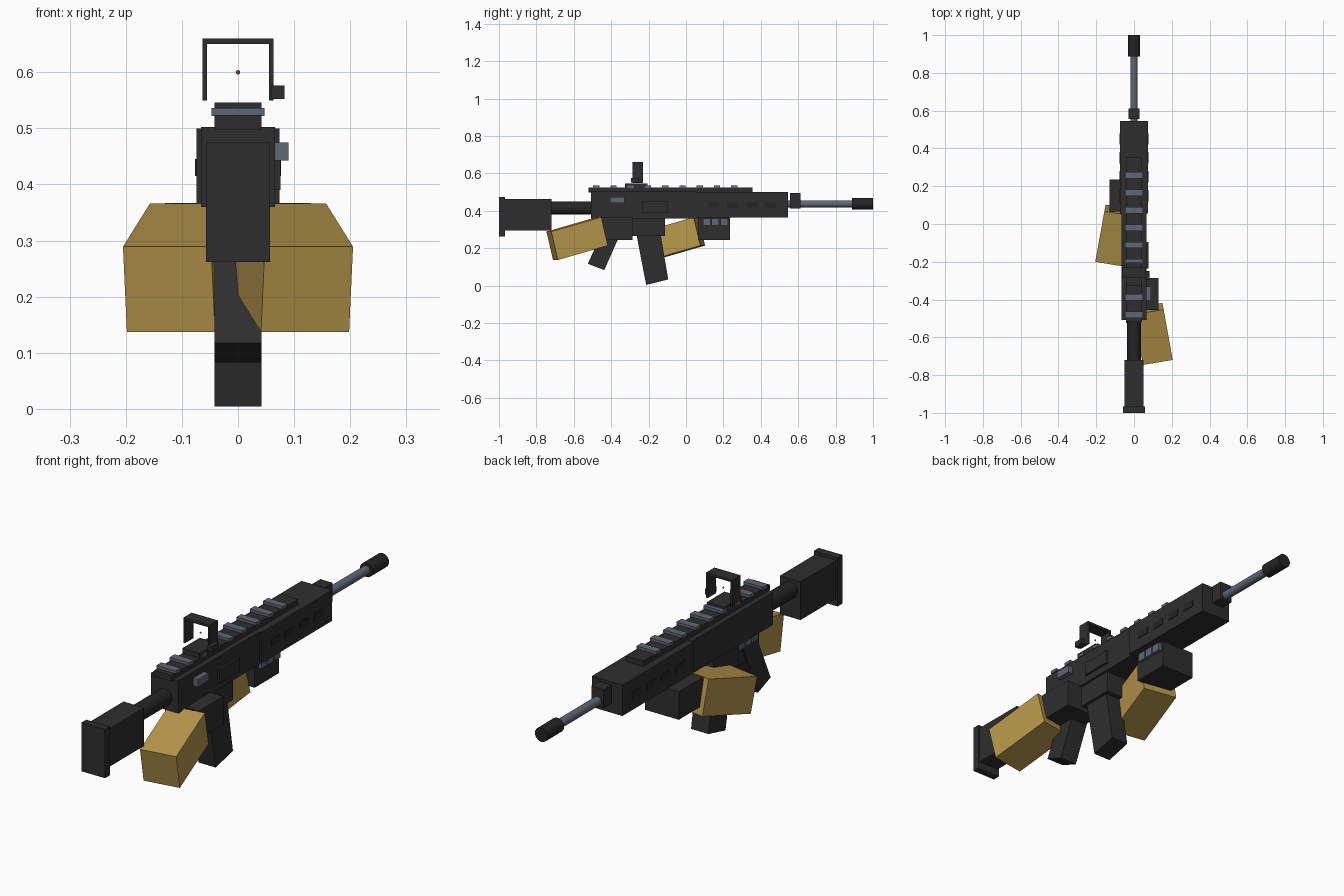
import bpy, bmesh, math
from mathutils import Matrix, Vector

cube = bpy.data.objects.get("Cube")
if cube:
    bpy.data.objects.remove(cube)


def material(name, rgb):
    m = bpy.data.materials.new(name)
    m.use_nodes = True
    m.diffuse_color = (*rgb, 1)
    m.node_tree.nodes["Principled BSDF"].inputs["Base Color"].default_value = (*rgb, 1)
    return m


DARK = material("dark_gunmetal", (0.027, 0.027, 0.028))
BLACK = material("black_rubber", (0.018, 0.018, 0.018))
STEEL = material("blue_grey_steel", (0.11, 0.135, 0.17))
SLEEVE = material("tan_sleeve", (0.47, 0.31, 0.07))
DOT = material("sight_dot", (0.3, 0.1, 0.04))


def make(name, bm, mat):
    bmesh.ops.recalc_face_normals(bm, faces=bm.faces)
    mesh = bpy.data.meshes.new(name)
    bm.to_mesh(mesh)
    bm.free()
    mesh.materials.append(mat)
    ob = bpy.data.objects.new(name, mesh)
    bpy.context.collection.objects.link(ob)
    return ob


def box(name, x, y, z, mat):
    """Box from (min, max) ranges."""
    bm = bmesh.new()
    bmesh.ops.create_cube(bm, size=1)
    for v in bm.verts:
        v.co = [r[0] + (c + 0.5) * (r[1] - r[0]) for r, c in zip((x, y, z), v.co)]
    return make(name, bm, mat)


def tube(name, y, z, radius, mat, sides=20):
    """Cylinder lying along y."""
    bm = bmesh.new()
    bmesh.ops.create_cone(bm, cap_ends=True, segments=sides, radius1=radius,
                          radius2=radius, depth=y[1] - y[0])
    bmesh.ops.transform(bm, verts=bm.verts, matrix=Matrix.Translation(
        (0, sum(y) / 2, z)) @ Matrix.Rotation(math.pi / 2, 4, "X"))
    ob = make(name, bm, mat)
    for p in ob.data.polygons:
        p.use_smooth = len(p.vertices) == 4
    return ob


def side_profile(name, points, half, mat):
    """Outline in y, z pulled out across x."""
    bm = bmesh.new()
    face = bm.faces.new([bm.verts.new((-half, y, z)) for y, z in points])
    ext = bmesh.ops.extrude_face_region(bm, geom=[face])["geom"]
    bmesh.ops.translate(bm, vec=(2 * half, 0, 0),
                        verts=[g for g in ext if isinstance(g, bmesh.types.BMVert)])
    return make(name, bm, mat)


def span(centre, half):
    return (centre - half, centre + half)


# Stock
box("stock", span(0, 0.05), (-0.97, -0.72), (0.295, 0.462), DARK)
box("butt_pad", span(0, 0.057), (-1, -0.967), (0.262, 0.475), DARK)
tube("buffer_tube", (-0.73, -0.5), 0.415, 0.036, BLACK)

# Receiver and handguard
box("receiver", span(0, 0.066), (-0.507, 0.055), (0.36, 0.502), DARK)
box("handguard", span(0, 0.074), (0.055, 0.545), (0.365, 0.5), DARK)
box("ejection_port", (0.06, 0.076), (-0.235, -0.095), (0.39, 0.45), DARK)
box("charging_handle", (0.06, 0.09), (-0.405, -0.33), (0.443, 0.475), STEEL)
for side in (-1, 1):
    for i in range(4):
        box("handguard_vent", span(side * 0.0735, 0.0035), span(0.15 + i * 0.1, 0.03),
            (0.415, 0.445), BLACK)

# Magazine well, magazine and grip
box("magazine_well", span(0, 0.055), (-0.288, -0.112), (0.265, 0.37), DARK)
side_profile("magazine", [(-0.27, 0.3), (-0.14, 0.3), (-0.095, 0.033), (-0.213, 0.004)],
             0.042, DARK)
side_profile("grip", [(-0.41, 0.37), (-0.31, 0.37), (-0.437, 0.083), (-0.525, 0.117)],
             0.042, DARK)

# Top rail with slats
box("top_rail", span(0, 0.042), (-0.52, 0.355), (0.498, 0.524), DARK)
for i in range(9):
    box("rail_slat", span(0, 0.047), span(-0.48 + i * 0.0922, 0.017), (0.522, 0.536), STEEL)

# Open frame sight
Y = (-0.287, -0.23)
box("sight_base", span(0, 0.042), (-0.325, -0.205), (0.52, 0.546), DARK)
for side in (-1, 1):
    box("sight_post", span(side * 0.0595, 0.004), Y, (0.55, 0.66), DARK)
box("sight_top", span(0, 0.0635), Y, (0.65, 0.66), DARK)
box("sight_knob", (0.06, 0.083), (-0.295, -0.25), (0.552, 0.576), DARK)
bm = bmesh.new()
bmesh.ops.create_uvsphere(bm, u_segments=10, v_segments=6, radius=0.004,
                          matrix=Matrix.Translation((0, -0.258, 0.6)))
make("aiming_dot", bm, DOT)

# Barrel
tube("barrel", (0.53, 0.9), 0.437, 0.019, STEEL)
box("gas_block", span(0, 0.03), (0.557, 0.612), (0.413, 0.494), DARK)
tube("muzzle_device", (0.887, 1), 0.437, 0.031, BLACK)


# Arms: side sets the mirror, shift moves along the gun
def arm(prefix, side, shift):
    corner = Vector((0.205, -0.72, 0.289))
    along, down, across = (Vector(v) for v in (
        (-0.048, 0.267, 0.077), (-0.007, 0.035, -0.152), (-0.157, -0.026, 0)))
    bm = bmesh.new()
    bmesh.ops.create_cube(bm, size=1)
    for v in bm.verts:
        a, b, c = (k + 0.5 for k in v.co)
        p = corner + along * a + down * b + across * c
        v.co = (p.x * side, p.y + shift, p.z)
    make(prefix + "_forearm", bm, SLEEVE)
    box(prefix + "_hand", sorted((0.13 * side, -0.035 * side)),
        (-0.455 + shift, -0.285 + shift), (0.245, 0.367), DARK)
    for i in range(3):
        box(prefix + "_finger", sorted((-0.03 * side, -0.05 * side)),
            span(-0.41 + shift + i * 0.047, 0.02), (0.322, 0.36), STEEL)


arm("rear", 1, 0)
arm("front", -1, 0.52)
